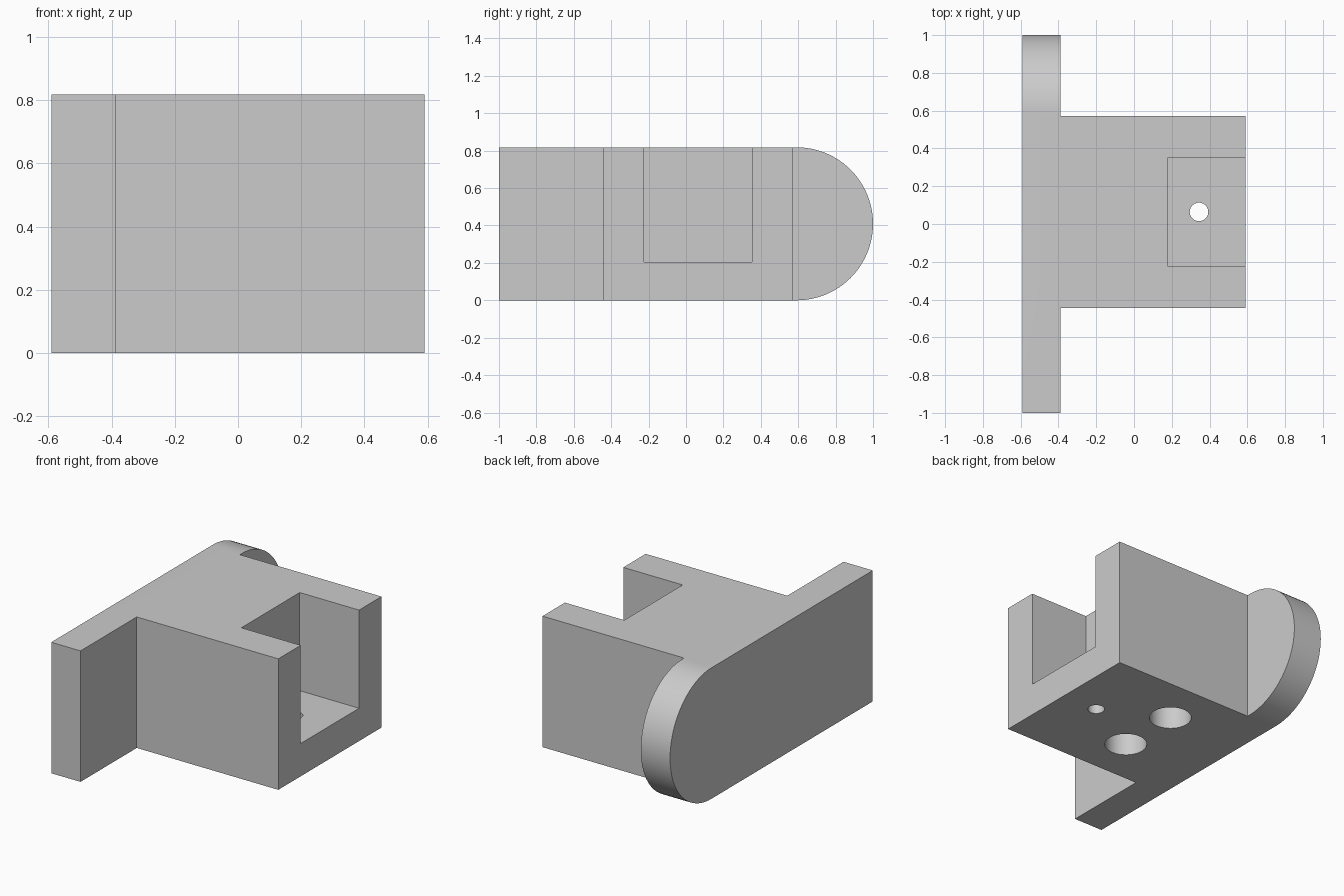
import bpy
import bmesh
import math
from mathutils import Matrix

cube = bpy.data.objects.get("Cube")
if cube:
    bpy.data.objects.remove(cube, do_unlink=True)

HEIGHT = 0.818
RADIUS = HEIGHT / 2
X_BACK, X_PLATE, X_FRONT = -0.59, -0.388, 0.59
MID_Y = 0.064  # symmetry line of the block and its holes

grey = bpy.data.materials.new("light grey")
grey.use_nodes = True
grey.diffuse_color = (0.6, 0.6, 0.6, 1)
grey.node_tree.nodes["Principled BSDF"].inputs["Base Color"].default_value = (0.6, 0.6, 0.6, 1)


def finish(name, bm):
    bmesh.ops.recalc_face_normals(bm, faces=bm.faces)
    mesh = bpy.data.meshes.new(name)
    bm.to_mesh(mesh)
    bm.free()
    mesh.materials.append(grey)
    obj = bpy.data.objects.new(name, mesh)
    bpy.context.collection.objects.link(obj)
    return obj


def prism(name, points, depth):
    """Extrude a flat outline of 3D points along a vector."""
    bm = bmesh.new()
    face = bm.faces.new([bm.verts.new(p) for p in points])
    result = bmesh.ops.extrude_face_region(bm, geom=[face], use_keep_orig=True)
    verts = [g for g in result["geom"] if isinstance(g, bmesh.types.BMVert)]
    bmesh.ops.translate(bm, verts=verts, vec=depth)
    return finish(name, bm)


def box(name, x0, x1, y0, y1, z0, z1):
    corners = [(x0, y0, z0), (x1, y0, z0), (x1, y1, z0), (x0, y1, z0)]
    return prism(name, corners, (0, 0, z1 - z0))


def drill(name, x, y, radius, top):
    bm = bmesh.new()
    bmesh.ops.create_cone(bm, cap_ends=True, segments=48, radius1=radius, radius2=radius,
                          depth=top + 0.1, matrix=Matrix.Translation((x, y, (top - 0.1) / 2)))
    return finish(name, bm)


def combine(target, other, operation):
    mod = target.modifiers.new(other.name, "BOOLEAN")
    mod.operation = operation
    mod.solver = "EXACT"
    mod.object = other
    bpy.context.view_layer.objects.active = target
    bpy.ops.object.modifier_apply(modifier=mod.name)
    bpy.data.objects.remove(other, do_unlink=True)


# Mounting plate with one rounded end
arc = [math.pi * (i / 48 - 0.5) for i in range(49)]
outline = [(X_BACK, -1, HEIGHT), (X_BACK, -1, 0)]
outline += [(X_BACK, 1 - RADIUS + RADIUS * math.cos(a), RADIUS + RADIUS * math.sin(a)) for a in arc]
bracket = prism("bracket", outline, (X_PLATE - X_BACK, 0, 0))

# Block standing out from the plate
combine(bracket, box("block", X_PLATE - 0.1, X_FRONT, -0.445, 0.573, 0, HEIGHT), "UNION")

# Open pocket in the end of the block
combine(bracket, box("pocket", 0.18, 1, MID_Y - 0.288, MID_Y + 0.288, 0.205, 1), "DIFFERENCE")

# Small hole through the pocket floor, two blind holes in the underside
combine(bracket, drill("screw_hole", 0.344, MID_Y, 0.049, 0.4), "DIFFERENCE")
for side in (-1, 1):
    combine(bracket, drill("blind_hole", -0.054, MID_Y + side * 0.203, 0.123, 0.5), "DIFFERENCE")

bpy.ops.object.select_all(action="DESELECT")
bracket.select_set(True)
bpy.context.view_layer.objects.active = bracket
bpy.ops.object.shade_smooth_by_angle(angle=math.radians(30))
